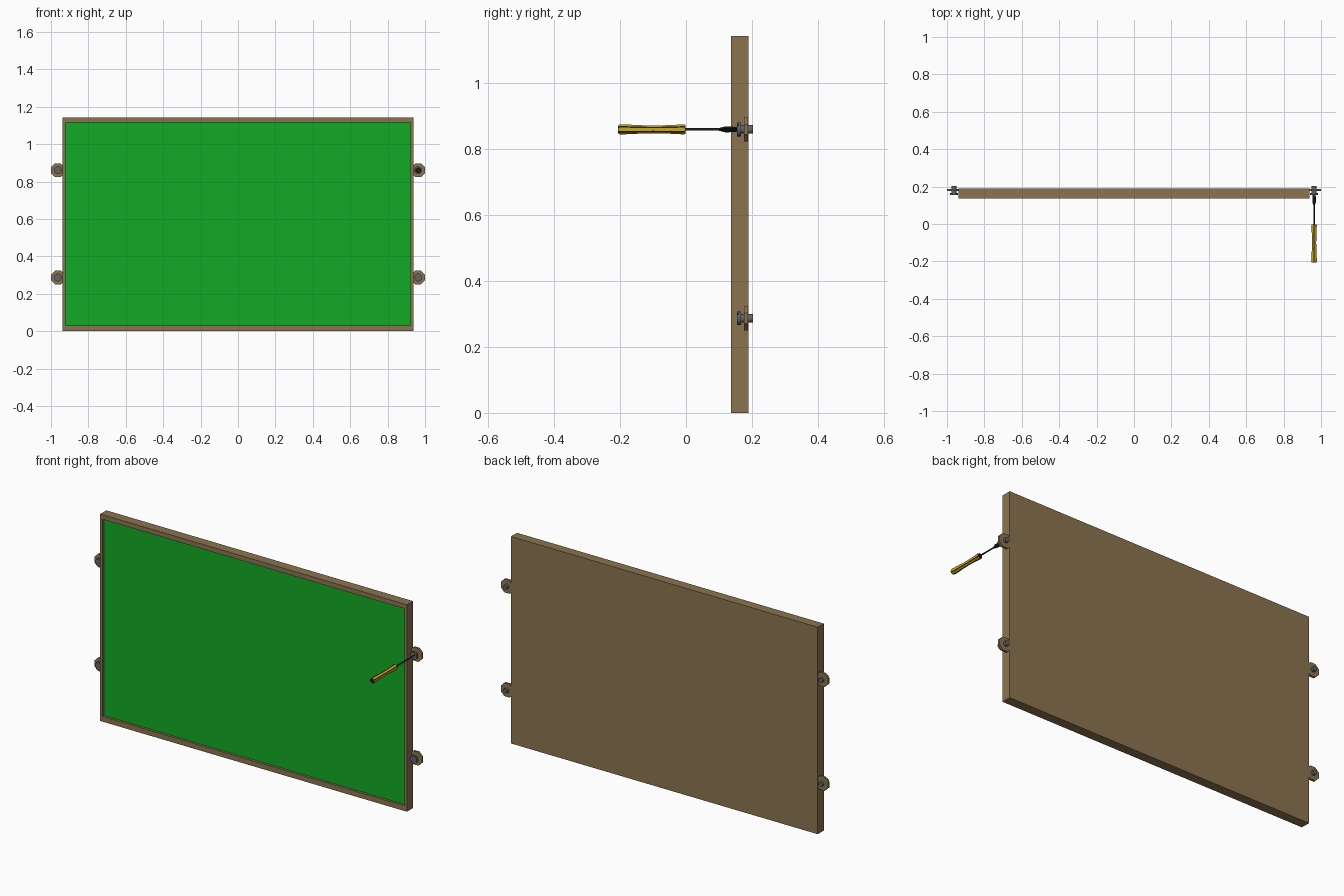
import bpy, bmesh
from math import sin, cos, pi, radians

if "Cube" in bpy.data.objects:
    bpy.data.objects.remove(bpy.data.objects["Cube"])


def mat(name, r, g, b):
    m = bpy.data.materials.new(name)
    m.diffuse_color = (r, g, b, 1)
    m.use_nodes = True
    m.node_tree.nodes["Principled BSDF"].inputs["Base Color"].default_value = m.diffuse_color
    return m


WOOD = mat("wood", 0.26, 0.175, 0.08)
GREEN = mat("green_felt", 0.006, 0.40, 0.018)
STEEL = mat("steel", 0.12, 0.125, 0.14)
BLACK = mat("black", 0.012, 0.012, 0.014)
YELLOW = mat("yellow", 0.62, 0.40, 0.01)


def finish(name, bm, mats):
    bmesh.ops.recalc_face_normals(bm, faces=bm.faces)
    me = bpy.data.meshes.new(name)
    bm.to_mesh(me)
    bm.free()
    ob = bpy.data.objects.new(name, me)
    for m in mats:
        me.materials.append(m)
    bpy.context.collection.objects.link(ob)
    return ob


def loft(name, sections, mats, stripes=False):
    """Skin closed x-z outlines placed at successive y; optional striped sides."""
    bm = bmesh.new()
    rings = [[bm.verts.new((x, y, z)) for x, z in pts] for y, pts in sections]
    n = len(rings[0])
    for a, b in zip(rings, rings[1:]):
        for i in range(n):
            j = (i + 1) % n
            f = bm.faces.new((a[i], a[j], b[j], b[i]))
            f.material_index = i % 2 if stripes else 0
    for r in (rings[0], rings[-1]):
        bm.faces.new(r).material_index = 1 if stripes else 0
    return finish(name, bm, mats)


def rect(cx, cz, hx, hz):
    return [(cx + sx * hx, cz + sz * hz) for sx, sz in ((-1, -1), (1, -1), (1, 1), (-1, 1))]


def ring(cx, cz, r, n, start=0.0):
    return [(cx + r * cos(start + 2 * pi * i / n), cz + r * sin(start + 2 * pi * i / n))
            for i in range(n)]


# Board: wooden tray with a shallow recess in the front
HX, TOP, FRONT, BACK = 0.937, 1.143, 0.136, 0.189
outer = rect(0, TOP / 2, HX, TOP / 2)
inner = rect(0, 0.573, HX - 0.015, 0.544)
board = loft("board_frame", [(FRONT + 0.015, inner), (FRONT, inner),
                             (FRONT, outer), (BACK, outer)], [WOOD])

# Green panel lying in the recess
loft("green_panel", [(FRONT + 0.013, inner), (FRONT + 0.016, inner)], [GREEN])

# Side lugs with slotted screws
LX, LUG_Z = 0.963, (0.287, 0.86)
for side, sx in (("left", -LX), ("right", LX)):
    for level, z in zip(("lower", "upper"), LUG_Z):
        tag = f"{level}_{side}"
        octagon = ring(sx, z, 0.037 / cos(pi / 8), 8, pi / 8)
        loft("lug_" + tag, [(0.176, octagon), (0.188, octagon)], [WOOD])
        shank, base = ring(sx, z, 0.013, 16), ring(sx, z, 0.021, 16)
        loft("screw_shank_" + tag, [(0.166, shank), (0.203, shank)], [STEEL])
        loft("screw_head_" + tag, [(0.160, base), (0.167, base)], [STEEL])
        # two half discs leave the diagonal slot open
        for k in range(2):
            lo = radians(9)
            half = [(sx + 0.021 * cos(a), z + 0.021 * sin(a)) for a in
                    [radians(40) + k * pi + lo + (pi - 2 * lo) * i / 8 for i in range(9)]]
            loft(f"screw_head_half_{k + 1}_{tag}", [(0.155, half), (0.160, half)], [STEEL])

# Screwdriver engaged in the upper right screw
DX, DZ = LX, LUG_Z[1]


def grip(r):
    # six wide yellow flats separated by narrow black ones
    pts = []
    for i in range(6):
        for off in (-20, 20):
            a = radians(60 * i + off)
            pts.append((DX + r * cos(a), DZ + r * sin(a)))
    return pts


handle_profile = [(-0.205, 0.0135), (-0.200, 0.0155), (-0.175, 0.0148), (-0.135, 0.0128),
                  (-0.100, 0.0120), (-0.065, 0.0126), (-0.025, 0.0145), (-0.006, 0.0155),
                  (-0.002, 0.0135)]
loft("screwdriver_handle", [(y, grip(r)) for y, r in handle_profile],
     [YELLOW, BLACK], stripes=True)
cap = ring(DX, DZ, 0.0105, 12)
loft("handle_end_cap", [(-0.2065, cap), (-0.20, cap)], [BLACK])

# Round shaft ending in a flared, flattened blade aligned with the slot
shaft = ring(DX, DZ, 0.0038, 12)
loft("screwdriver_shaft", [(-0.004, shaft), (0.105, shaft)], [BLACK])


def blade(w, t):
    c, s = cos(radians(40)), sin(radians(40))
    return [(DX + u * c - v * s, DZ + u * s + v * c)
            for u, v in ((-w, -t), (w, -t), (w, t), (-w, t))]


loft("screwdriver_blade", [(0.100, blade(0.003, 0.003)), (0.120, blade(0.010, 0.0035)),
                           (0.140, blade(0.010, 0.0025)), (0.159, blade(0.009, 0.0012))],
     [BLACK])
